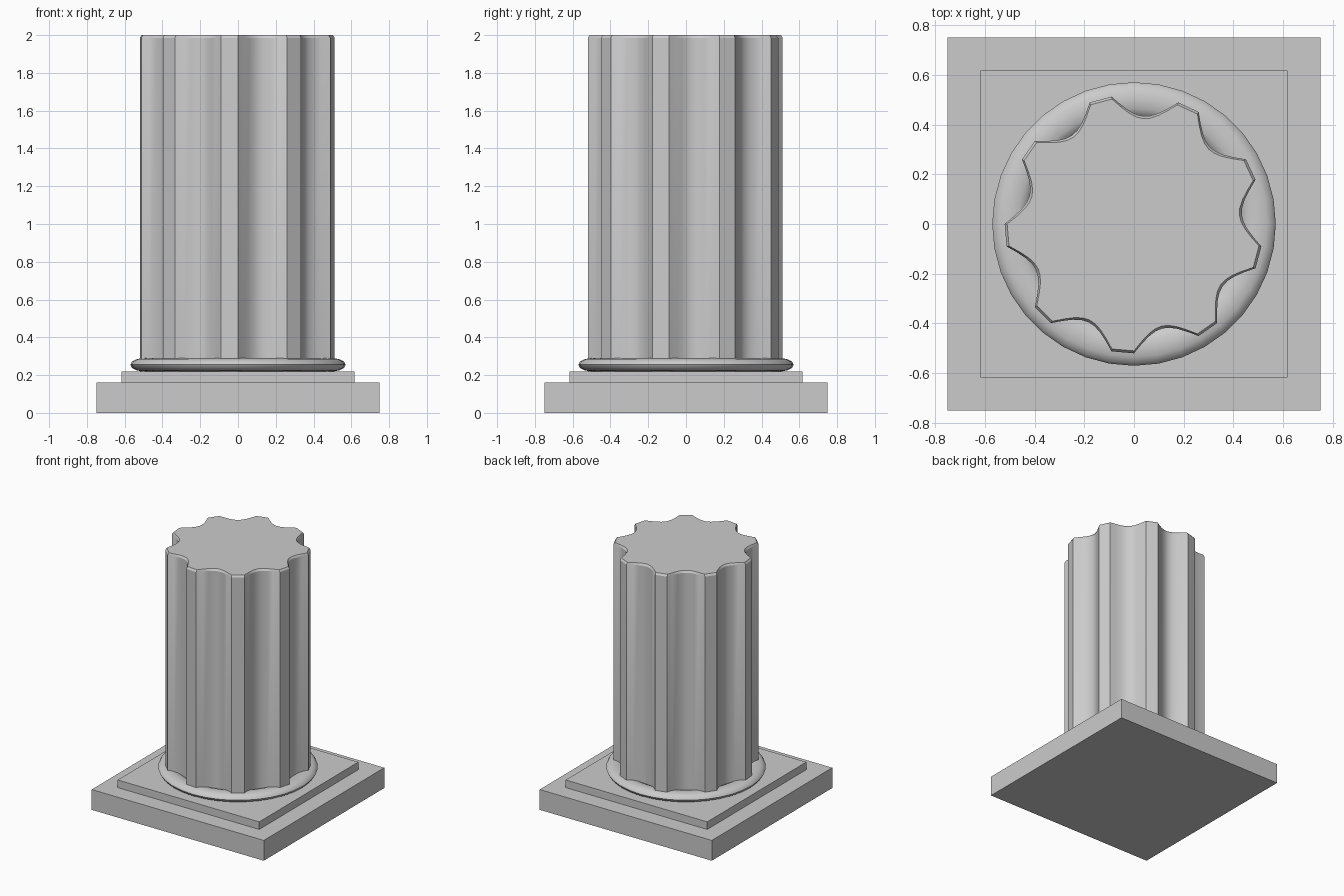
import bpy, bmesh, math

if "Cube" in bpy.data.objects:
    bpy.data.objects.remove(bpy.data.objects["Cube"])

FLUTES, R_OUT, R_IN, STEPS = 9, 0.52, 0.435, 8


def slab(name, half, z0, z1):
    bpy.ops.mesh.primitive_cube_add(size=1, location=(0, 0, (z0 + z1) / 2))
    ob = bpy.context.object
    ob.name = name
    ob.scale = (2 * half, 2 * half, z1 - z0)
    bpy.ops.object.transform_apply(location=False, rotation=False, scale=True)


# square stepped base
slab("plinth", 0.75, 0, 0.16)
slab("plinth_step", 0.617, 0.16, 0.22)

# flattened ring moulding at the foot of the shaft
bpy.ops.mesh.primitive_torus_add(major_segments=36, minor_segments=12,
                                 major_radius=0.5, minor_radius=0.07,
                                 location=(0, 0, 0.255))
ring = bpy.context.object
ring.name = "base_ring"
ring.scale.z = 0.5
bpy.ops.object.transform_apply(location=False, rotation=False, scale=True)
bpy.ops.object.shade_smooth_by_angle(angle=math.radians(50))

# fluted cross-section: 10 degree flats alternating with 30 degree hollows
profile = []
for k in range(FLUTES):
    start = 20 + 40 * k
    profile.append((R_OUT, math.radians(start)))
    for i in range(STEPS):
        t = i / STEPS
        r = R_OUT - (R_OUT - R_IN) * (1 - (2 * t - 1) ** 2)
        profile.append((r, math.radians(start + 10 + 30 * t)))

# shaft with a small chamfer at the top
bm = bmesh.new()
rings = [[bm.verts.new(((r - inset) * math.cos(a), (r - inset) * math.sin(a), z))
          for r, a in profile]
         for z, inset in ((0.22, 0), (1.985, 0), (2.0, 0.01))]
n = len(profile)
for lo, hi in zip(rings, rings[1:]):
    for i in range(n):
        j = (i + 1) % n
        bm.faces.new((lo[i], lo[j], hi[j], hi[i]))
bm.faces.new(rings[-1])
bm.faces.new(rings[0][::-1])
mesh = bpy.data.meshes.new("fluted_shaft")
bm.to_mesh(mesh)
bm.free()
shaft = bpy.data.objects.new("fluted_shaft", mesh)
bpy.context.collection.objects.link(shaft)
bpy.ops.object.select_all(action='DESELECT')
shaft.select_set(True)
bpy.context.view_layer.objects.active = shaft
bpy.ops.object.shade_smooth_by_angle(angle=math.radians(25))
